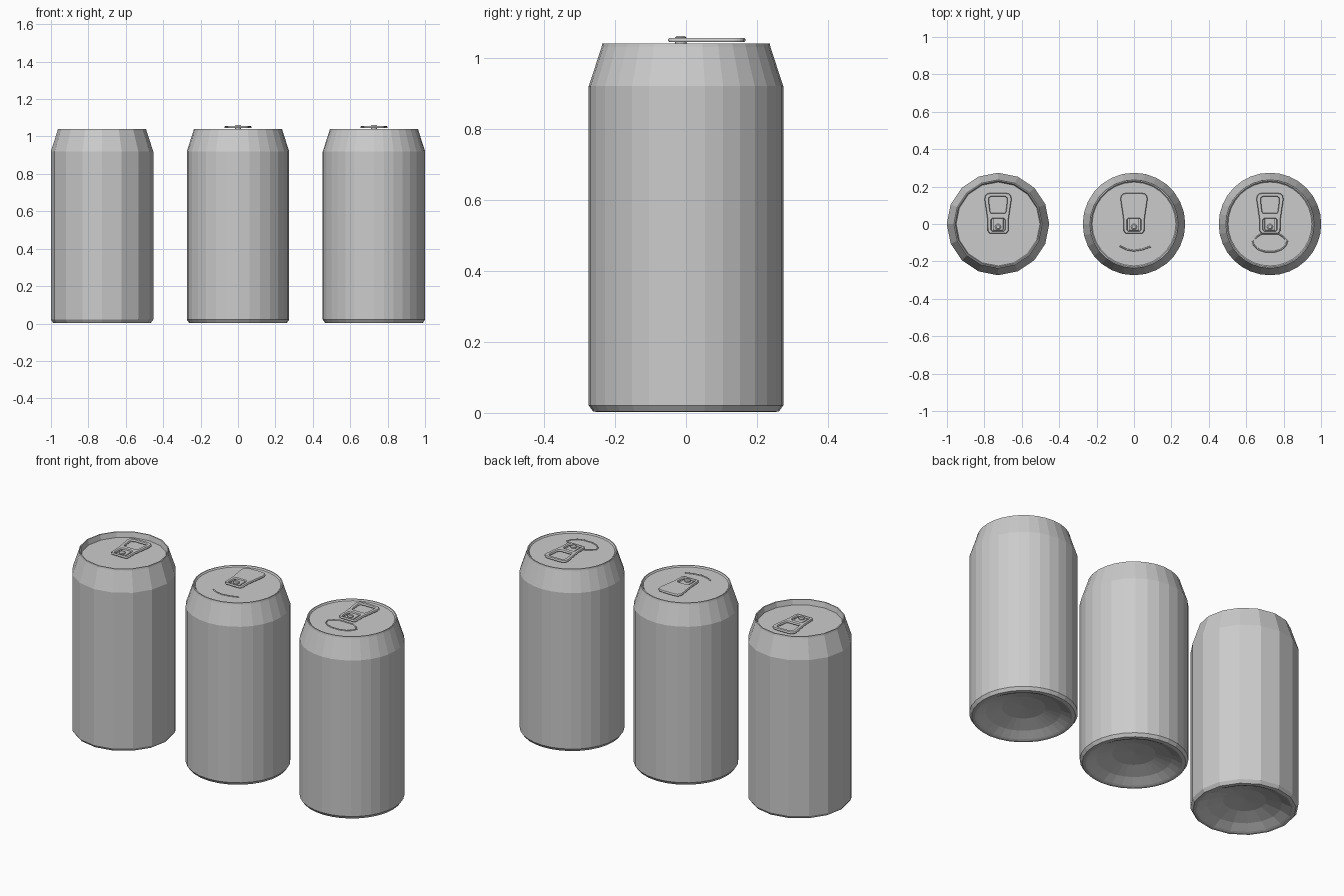
import bpy, bmesh, math

if "Cube" in bpy.data.objects:
    bpy.data.objects.remove(bpy.data.objects["Cube"])


def lathe(name, profile, sides, x, turn=0.0):
    """Spin an (r, z) profile into a closed flat-faced solid."""
    bm = bmesh.new()
    rings = []
    for r, z in profile:
        if r == 0:
            rings.append([bm.verts.new((0, 0, z))])
            continue
        rings.append([bm.verts.new((r * math.cos(turn + 2 * math.pi * i / sides),
                                    r * math.sin(turn + 2 * math.pi * i / sides), z))
                      for i in range(sides)])
    for a, b in zip(rings, rings[1:]):
        for i in range(sides):
            j = (i + 1) % sides
            if len(a) == 1:
                bm.faces.new((a[0], b[j], b[i]))
            elif len(b) == 1:
                bm.faces.new((a[i], a[j], b[0]))
            else:
                bm.faces.new((a[i], a[j], b[j], b[i]))
    bmesh.ops.recalc_face_normals(bm, faces=bm.faces[:])
    me = bpy.data.meshes.new(name)
    bm.to_mesh(me)
    bm.free()
    ob = bpy.data.objects.new(name, me)
    ob.location.x = x
    bpy.context.collection.objects.link(ob)
    return ob


def mirrored(half):
    """Close a right-hand half outline by mirroring it across x."""
    return half + [(-x, y) for x, y in reversed(half)]


def plate(name, loops, x, z, thick, bevel):
    """Flat plate; inner loops become holes."""
    cu = bpy.data.curves.new(name, 'CURVE')
    cu.dimensions = '2D'
    cu.fill_mode = 'BOTH'
    cu.extrude = thick / 2 - bevel
    cu.bevel_depth = bevel
    cu.bevel_resolution = 0
    cu.offset = -bevel
    for pts in loops:
        sp = cu.splines.new('POLY')
        sp.points.add(len(pts) - 1)
        for p, (px, py) in zip(sp.points, pts):
            p.co = (px, py, 0, 1)
        sp.use_cyclic_u = True
    ob = bpy.data.objects.new(name, cu)
    ob.location = (x, 0, z)
    bpy.context.collection.objects.link(ob)
    bpy.ops.object.select_all(action='DESELECT')
    ob.select_set(True)
    bpy.context.view_layer.objects.active = ob
    bpy.ops.object.convert(target='MESH')


def ridge(name, pts, x, z, radius, cyclic):
    """Thin raised line pressed into the lid."""
    cu = bpy.data.curves.new(name, 'CURVE')
    cu.dimensions = '3D'
    cu.bevel_depth = radius
    cu.bevel_resolution = 1
    cu.use_fill_caps = True
    sp = cu.splines.new('POLY')
    sp.points.add(len(pts) - 1)
    for p, (px, py) in zip(sp.points, pts):
        p.co = (px, py, 0, 1)
    sp.use_cyclic_u = cyclic
    ob = bpy.data.objects.new(name, cu)
    ob.location = (x, 0, z)
    bpy.context.collection.objects.link(ob)


# Pull tab outlines
TAB = mirrored([(0.045, -0.05), (0.055, -0.038), (0.056, 0.02), (0.063, 0.07),
                (0.072, 0.13), (0.070, 0.15), (0.058, 0.163), (0.03, 0.167)])
FINGER_HOLE = mirrored([(0.036, 0.058), (0.042, 0.068), (0.049, 0.125),
                        (0.047, 0.14), (0.036, 0.147)])
RIVET_SLOT = mirrored([(0.030, -0.038), (0.036, -0.030), (0.036, 0.022), (0.030, 0.030)])
RIVET_TONGUE = mirrored([(0.026, -0.034), (0.028, -0.03), (0.028, 0.035)])
MOUTH = mirrored([(0.045, -0.052), (0.07, -0.068), (0.093, -0.09), (0.085, -0.115),
                  (0.06, -0.137), (0.025, -0.148)])
CRESCENT = [(-0.075, -0.118), (-0.04, -0.136), (0, -0.143), (0.045, -0.136), (0.09, -0.12)]


def can(tag, x, sides, lid, turn, finger_hole, mouth):
    # Body with domed base, shoulder, rim and recessed lid in one profile
    profile = [(0, 0.065), (0.11, 0.055), (0.19, 0.03), (0.235, 0.006), (0.245, 0.002),
               (0.262, 0.004), (0.274, 0.021), (0.274, 0.92), (0.238, 1.03), (0.236, 1.04),
               (0.230, 1.04), (0.224, lid), (0, lid)]
    lathe(tag + "_can_body", profile, sides, x, turn)
    # Pull tab, tongue and rivet
    loops = [TAB, RIVET_SLOT] + ([FINGER_HOLE] if finger_hole else [])
    plate(tag + "_pull_tab", loops, x, lid + 0.017, 0.012, 0.003)
    plate(tag + "_rivet_tongue", [RIVET_TONGUE], x, lid + 0.014, 0.006, 0.001)
    rivet = lathe(tag + "_rivet", [(0, lid - 0.002), (0.016, lid - 0.002), (0.016, lid + 0.024),
                                   (0.010, lid + 0.029), (0, lid + 0.029)], 12, x)
    rivet.location.y = -0.015
    # Mouth marking
    if mouth == "full":
        ridge(tag + "_mouth_outline", MOUTH, x, lid, 0.004, True)
    elif mouth == "crescent":
        ridge(tag + "_mouth_crescent", CRESCENT, x, lid, 0.004, False)


can("left", -0.727, 16, 1.01, 0.0, True, None)
can("middle", 0.0, 28, 1.033, 0.0, False, "crescent")
can("right", 0.727, 32, 1.033, 0.0, True, "full")
